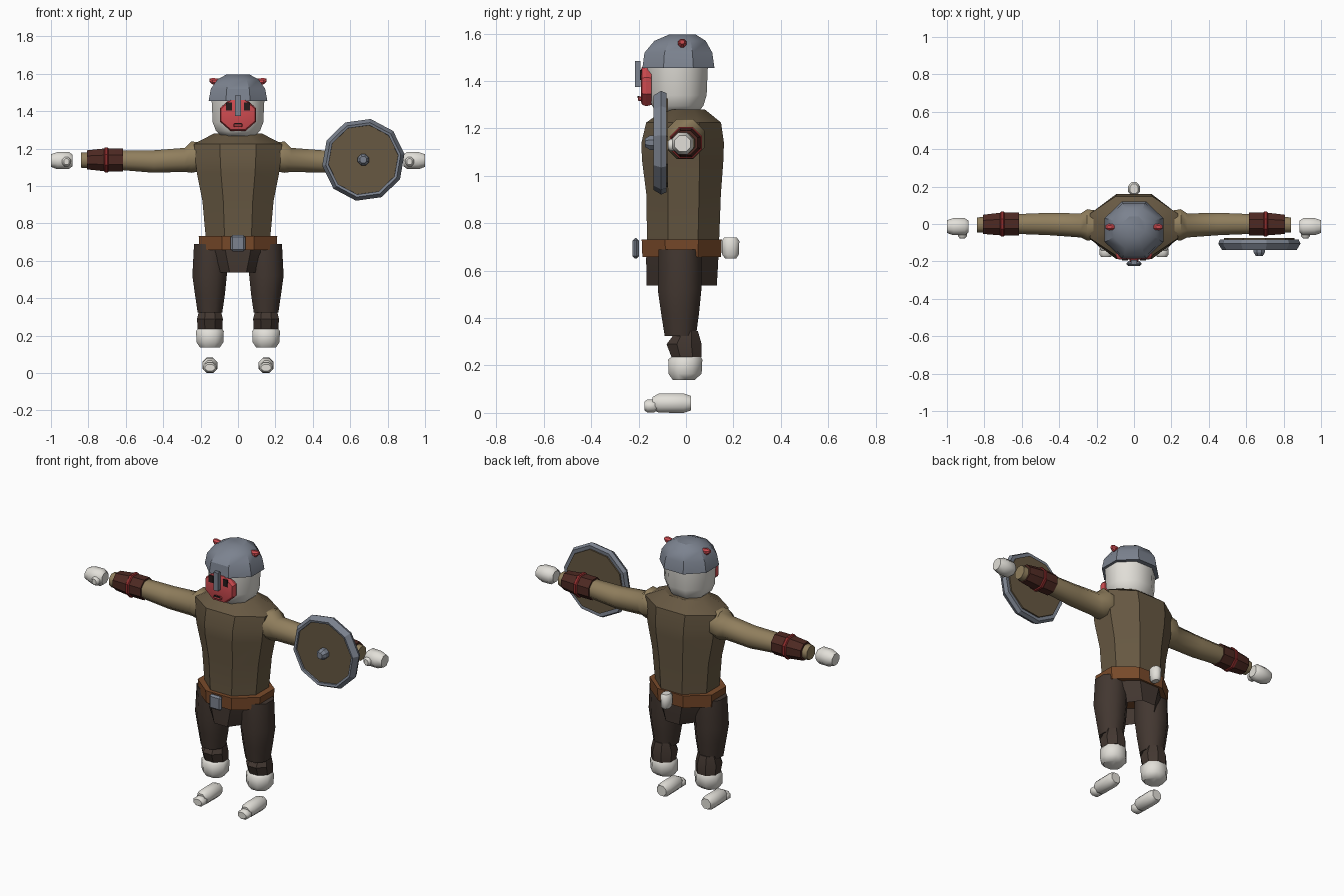
import bpy, bmesh, math
from mathutils import Vector

cube = bpy.data.objects.get("Cube")
if cube:
    bpy.data.objects.remove(cube, do_unlink=True)


def material(name, *rgb):
    m = bpy.data.materials.new(name)
    m.use_nodes = True
    m.diffuse_color = (*rgb, 1)
    m.node_tree.nodes["Principled BSDF"].inputs["Base Color"].default_value = (*rgb, 1)
    return m


TUNIC = material("tunic_brown", .135, .098, .055)
SLEEVE = material("sleeve_tan", .28, .21, .11)
PANTS = material("pants_dark_brown", .055, .038, .03)
LEATHER = material("belt_leather", .19, .068, .023)
STEEL = material("blue_steel", .2, .225, .275)
RED = material("face_red", .62, .07, .08)
PALE = material("pale_skin", .76, .74, .69)
CUFF = material("cuff_maroon", .075, .022, .016)
CORD = material("dark_red_cord", .26, .025, .025)
DARK = material("dark_features", .02, .012, .012)


def finish(name, mat, bm, smooth=30):
    bmesh.ops.remove_doubles(bm, verts=bm.verts, dist=1e-5)
    bmesh.ops.recalc_face_normals(bm, faces=bm.faces)
    me = bpy.data.meshes.new(name)
    bm.to_mesh(me)
    bm.free()
    me.materials.append(mat)
    ob = bpy.data.objects.new(name, me)
    bpy.context.collection.objects.link(ob)
    bpy.ops.object.select_all(action='DESELECT')
    ob.select_set(True)
    bpy.context.view_layer.objects.active = ob
    bpy.ops.object.shade_smooth_by_angle(angle=math.radians(smooth))
    return ob


def loft(name, mat, axis, rings, n=8, phase=None, caps=(True, True), smooth=30):
    """Skin polygon rings (position, centre a, centre b, radius a, radius b) along an axis."""
    bm = bmesh.new()
    grow = 1 if phase is not None else 1 / math.cos(math.pi / n)
    start = phase if phase is not None else math.pi / n
    loops = []
    for t, a, b, ra, rb in rings:
        loop = []
        for k in range(n):
            w = start + math.tau * k / n
            p, q = a + ra * grow * math.cos(w), b + rb * grow * math.sin(w)
            co = {"x": (t, p, q), "y": (p, t, q), "z": (p, q, t)}[axis]
            loop.append(bm.verts.new(co))
        loops.append(loop)
    for lo, hi in zip(loops, loops[1:]):
        for k in range(n):
            j = (k + 1) % n
            bm.faces.new((lo[k], lo[j], hi[j], hi[k]))
    if caps[0]:
        bm.faces.new(loops[0])
    if caps[1]:
        bm.faces.new(loops[-1])
    return finish(name, mat, bm, smooth)


def box(name, mat, centre, size, bevel=0):
    bm = bmesh.new()
    bmesh.ops.create_cube(bm, size=1)
    for v in bm.verts:
        v.co = Vector(c + s * d for c, s, d in zip(centre, size, v.co))
    if bevel:
        bmesh.ops.bevel(bm, geom=bm.edges[:], offset=bevel, segments=1, affect='EDGES')
    return finish(name, mat, bm)


# Body
loft("torso", TUNIC, "z", [
    (.68, 0, -.012, .165, .15), (.76, 0, -.012, .176, .153), (.92, 0, -.01, .19, .157),
    (1.07, 0, -.014, .22, .172), (1.14, 0, -.014, .228, .174),
    (1.225, 0, -.01, .235, .158), (1.28, 0, -.005, .13, .085)])
loft("tunic_skirt", PANTS, "z", [
    (.7, 0, -.015, .175, .152), (.64, 0, -.016, .157, .152), (.537, 0, -.018, .108, .148)],
    caps=(True, False))
loft("belt", LEATHER, "z", [(.657, 0, -.018, .205, .166), (.732, 0, -.018, .21, .169)])
box("belt_buckle", STEEL, (0, -.212, .694), (.08, .026, .086), .01)
loft("tail_stub", PALE, "z", [
    (.652, 0, .188, .018, .024), (.668, 0, .188, .028, .035),
    (.725, 0, .188, .031, .037), (.741, 0, .188, .022, .026)], smooth=50)

# Head, helmet and face
loft("head", PALE, "z", [
    (1.268, 0, -.035, .09, .085), (1.295, 0, -.035, .118, .108), (1.34, 0, -.035, .135, .122),
    (1.48, 0, -.035, .142, .128)], smooth=50)
loft("helmet", STEEL, "z", [
    (1.455, 0, -.032, .157, .152), (1.52, 0, -.032, .145, .143),
    (1.57, 0, -.025, .11, .108), (1.597, 0, -.015, .06, .055)])
loft("face_mask", RED, "y", [
    (-.145, 0, 1.38, .092, .08), (-.168, 0, 1.38, .097, .086),
    (-.186, 0, 1.38, .09, .079), (-.19, 0, 1.38, .078, .068)])
box("nose_guard", STEEL, (0, -.204, 1.43), (.03, .024, .11))
box("lower_lip", RED, (0, -.194, 1.325), (.05, .018, .02), .005)
box("mouth", DARK, (0, -.2, 1.333), (.04, .008, .008))

# Shield on the left forearm
SX, SZ, TURN = .67, 1.14, math.radians(8)


def shield_ring(y, r):
    return (y, SX, SZ, r, r)


loft("shield_rim", STEEL, "y", [shield_ring(*p) for p in (
    (-.085, .185), (-.082, .212), (-.105, .222), (-.138, .202), (-.134, .188), (-.085, .185))],
    n=10, phase=TURN, caps=(False, False))
loft("shield_board", TUNIC, "y", [shield_ring(-.076, .19), shield_ring(-.124, .192)],
     n=10, phase=TURN)
loft("shield_boss", STEEL, "y", [
    shield_ring(-.12, .03), shield_ring(-.152, .03), shield_ring(-.172, .018)])

# Paired parts
for side, s in (("left", 1), ("right", -1)):
    def along_x(part, mat, rings, **kw):
        loft(f"{side}_{part}", mat, "x", [(s * x, y, z, r, r) for x, y, z, r in rings], **kw)

    def upright(part, mat, rings, **kw):
        loft(f"{side}_{part}", mat, "z", [(z, s * x, y, rx, ry) for z, x, y, rx, ry in rings], **kw)

    box(f"{side}_eye", DARK, (s * .048, -.19, 1.425), (.03, .008, .042))
    along_x("helmet_stud", RED, [
        (.105, -.016, 1.56, .014), (.135, -.016, 1.56, .018), (.152, -.016, 1.565, .009)])

    along_x("sleeve", SLEEVE, [
        (.19, -.005, 1.155, .075), (.25, -.005, 1.155, .084), (.285, -.008, 1.14, .064),
        (.45, 0, 1.131, .06), (.62, 0, 1.138, .053), (.84, -.005, 1.138, .04)], smooth=50)
    along_x("cuff", CUFF, [
        (.615, 0, 1.14, .061), (.71, 0, 1.14, .061), (.808, -.002, 1.14, .051)])
    along_x("cuff_cord", CORD, [
        (.692, 0, 1.14, .062), (.697, 0, 1.14, .067), (.711, 0, 1.14, .067), (.716, 0, 1.14, .06)])
    along_x("hand", PALE, [
        (.886, -.014, 1.137, .032), (.905, -.014, 1.137, .046),
        (.965, -.014, 1.136, .046), (1, -.014, 1.136, .034)], smooth=50)
    loft(f"{side}_thumb", PALE, "y", [
        (-.04, s * .917, 1.13, .023, .025), (-.066, s * .917, 1.13, .023, .025),
        (-.077, s * .917, 1.13, .014, .016)], smooth=50)

    upright("thigh", PANTS, [
        (.69, .145, -.025, .09, .09), (.52, .152, -.027, .092, .092),
        (.42, .15, -.025, .08, .08), (.325, .15, -.024, .066, .066)], smooth=50)
    upright("lower_leg", PANTS, [
        (.345, .15, .005, .055, .045), (.29, .15, -.008, .069, .074),
        (.235, .15, .002, .066, .063)], smooth=35)
    upright("shin", PALE, [
        (.243, .15, .003, .06, .056), (.225, .15, -.003, .074, .072),
        (.165, .15, -.004, .072, .07), (.138, .15, -.01, .054, .045)], smooth=50)
    loft(f"{side}_foot", PALE, "y", [
        (y, s * .15, .041, r, r) for y, r in (
            (-.142, .026), (-.115, .04), (-.01, .041), (.022, .03))], smooth=50)
    loft(f"{side}_toes", PALE, "y", [
        (y, s * .15, .029, r + .008, r) for y, r in (
            (-.176, .018), (-.163, .027), (-.135, .027), (-.12, .018))], smooth=50)
